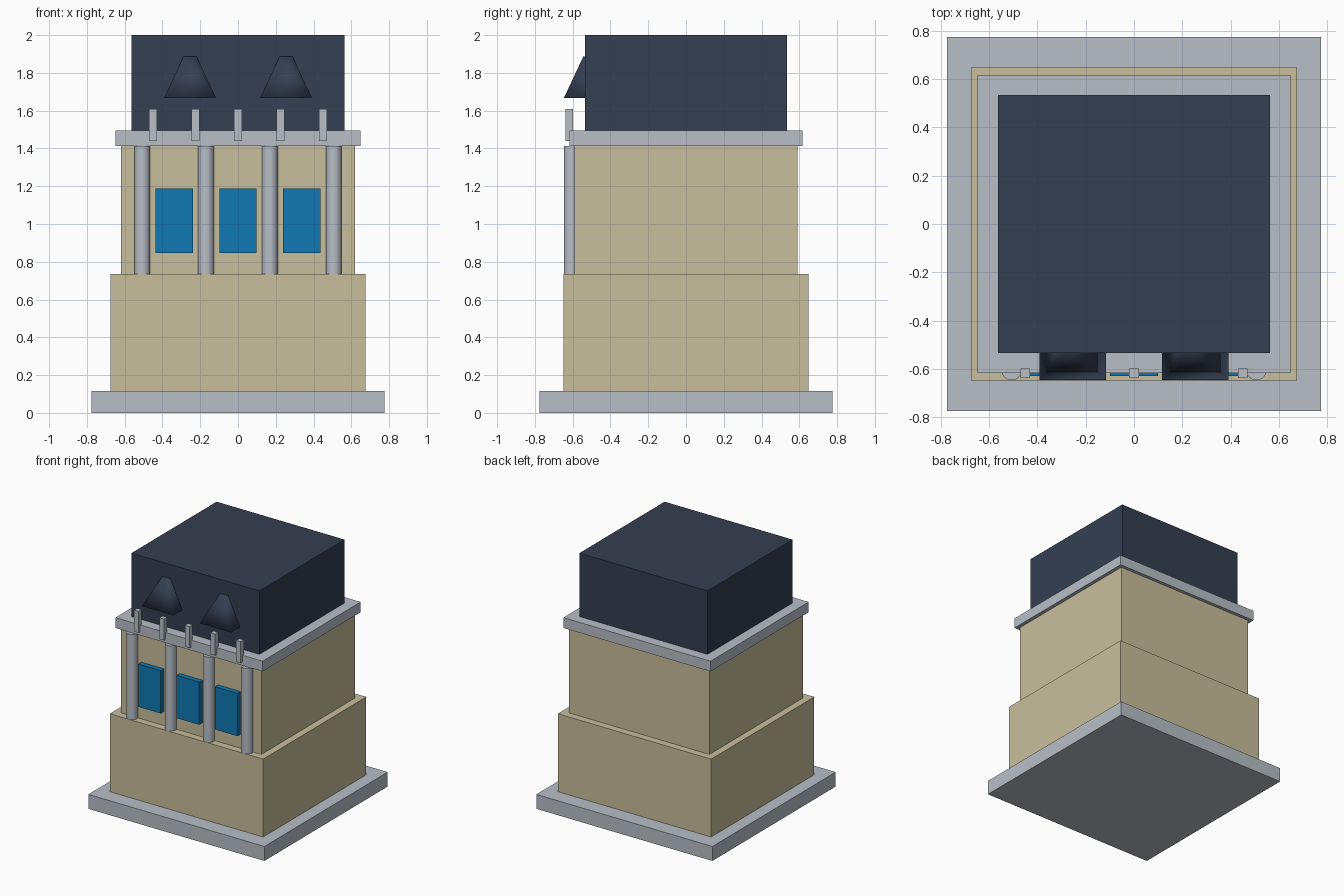
import bpy
import math

cube = bpy.data.objects.get("Cube")
if cube:
    bpy.data.objects.remove(cube, do_unlink=True)


def material(name, rgb):
    mat = bpy.data.materials.new(name)
    mat.use_nodes = True
    color = (*rgb, 1)
    mat.diffuse_color = color
    mat.node_tree.nodes["Principled BSDF"].inputs["Base Color"].default_value = color
    return mat


sand = material("sandstone", (0.58, 0.52, 0.34))
stone = material("pale grey stone", (0.48, 0.52, 0.57))
slate = material("dark slate", (0.034, 0.05, 0.082))
glass = material("blue glass", (0.005, 0.19, 0.45))


def finish(name, mat):
    obj = bpy.context.object
    obj.name = obj.data.name = name
    obj.data.materials.append(mat)
    return obj


def box(name, mat, half_x, half_y, bottom, top, x=0, y=0):
    bpy.ops.mesh.primitive_cube_add(size=2, location=(x, y, (bottom + top) / 2))
    bpy.context.object.scale = (half_x, half_y, (top - bottom) / 2)
    bpy.ops.object.transform_apply(location=False, rotation=False, scale=True)
    return finish(name, mat)


# Stacked body
FLOOR, CEILING = 0.735, 1.413
box("base_slab", stone, 0.775, 0.775, 0, 0.115)
box("lower_storey", sand, 0.675, 0.648, 0.115, FLOOR)
box("upper_storey", sand, 0.619, 0.59, FLOOR, CEILING)
box("cornice", stone, 0.648, 0.617, CEILING, 1.495)
box("roof_block", slate, 0.563, 0.535, 1.495, 2)

# Front columns
for i in range(4):
    bpy.ops.mesh.primitive_cylinder_add(
        vertices=24, radius=0.042, depth=CEILING - FLOOR,
        location=((i - 1.5) * 0.338, -0.605, (FLOOR + CEILING) / 2))
    finish(f"column_{i + 1}", stone)
    bpy.ops.object.shade_smooth_by_angle(angle=math.radians(40))

# Windows between the columns
for i in range(3):
    box(f"window_{i + 1}", glass, 0.099, 0.025, 0.847, 1.187, (i - 1) * 0.338, -0.605)

# Balustrade posts on the cornice edge
for i in range(5):
    box(f"baluster_{i + 1}", stone, 0.02, 0.02, 1.44, 1.61, (i - 2) * 0.225, -0.618)

# Tapered dormers set into the roof front
for side, x in (("right", -0.254), ("left", 0.254)):
    bpy.ops.mesh.primitive_cone_add(
        vertices=4, radius1=0.138 * math.sqrt(2), radius2=0.034 * math.sqrt(2),
        depth=0.222, location=(x, -0.509, 1.777), rotation=(0, 0, math.pi / 4))
    finish(f"dormer_{side}", slate)
    bpy.ops.object.shade_smooth()
